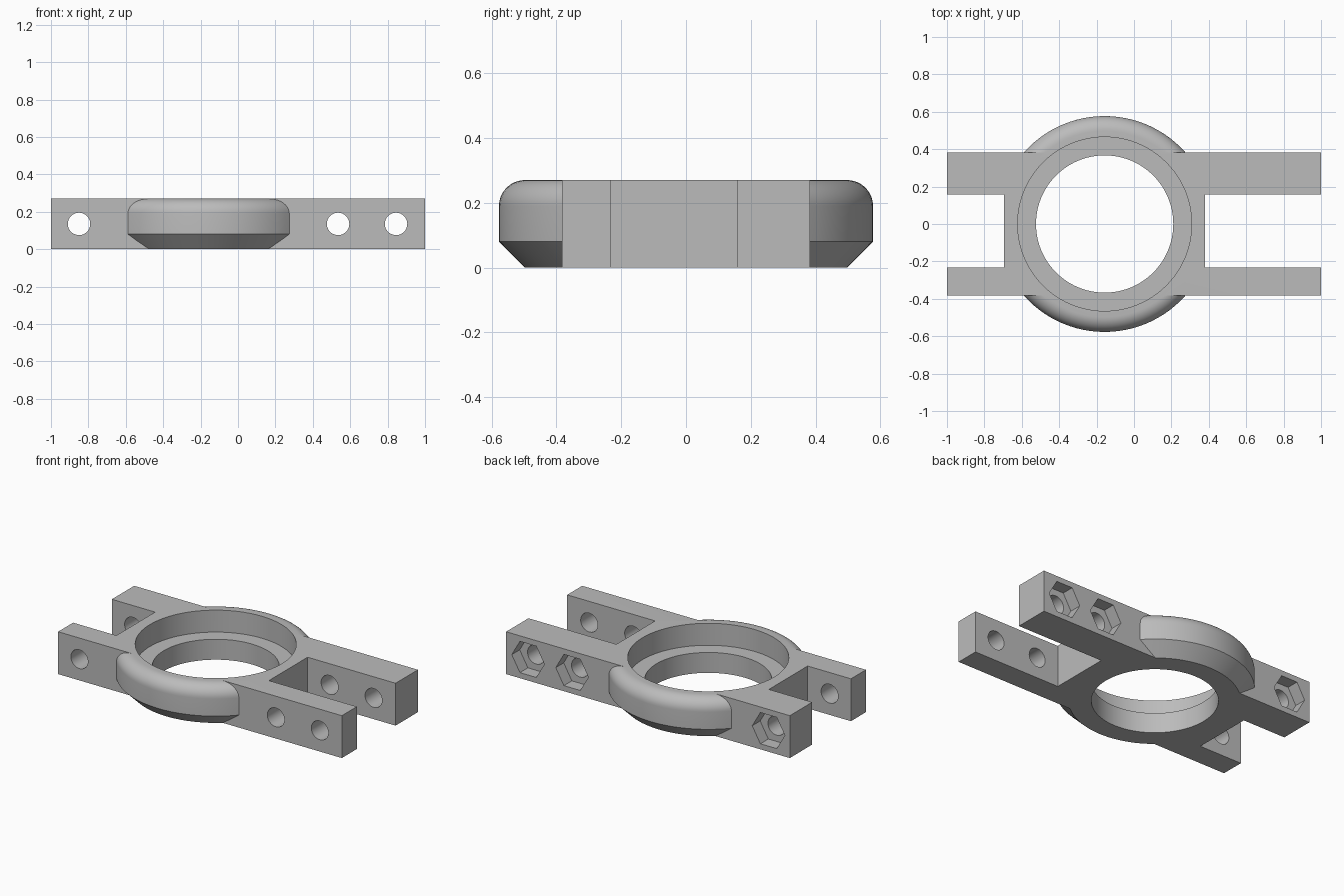
import bpy, bmesh, math
from mathutils import Matrix

if "Cube" in bpy.data.objects:
    bpy.data.objects.remove(bpy.data.objects["Cube"])

H = 0.27                 # height
CX = -0.157              # ring centre
HOLES = (-0.85, 0.535, 0.845)

grey = bpy.data.materials.new("plain grey")
grey.diffuse_color = (0.5, 0.5, 0.5, 1)
grey.use_nodes = True
grey.node_tree.nodes["Principled BSDF"].inputs["Base Color"].default_value = grey.diffuse_color


def make(name, bm):
    bmesh.ops.recalc_face_normals(bm, faces=bm.faces)
    me = bpy.data.meshes.new(name)
    bm.to_mesh(me)
    bm.free()
    me.materials.append(grey)
    ob = bpy.data.objects.new(name, me)
    bpy.context.collection.objects.link(ob)
    return ob


def box(name, x0, x1, y0, y1, z0, z1):
    bm = bmesh.new()
    bmesh.ops.create_cube(bm, size=1)
    for v in bm.verts:
        v.co = ((x0 + x1) / 2 + v.co.x * (x1 - x0),
                (y0 + y1) / 2 + v.co.y * (y1 - y0),
                (z0 + z1) / 2 + v.co.z * (z1 - z0))
    return make(name, bm)


def turned(name, profile, n=96):
    """Solid of revolution about the ring axis; profile is (radius, z) upwards."""
    bm = bmesh.new()
    rings = [[bm.verts.new((CX + r * math.cos(2 * math.pi * i / n),
                            r * math.sin(2 * math.pi * i / n), z)) for i in range(n)]
             for r, z in profile]
    for a, b in zip(rings, rings[1:]):
        for i in range(n):
            j = (i + 1) % n
            bm.faces.new((a[i], a[j], b[j], b[i]))
    bm.faces.new(rings[0][::-1])
    bm.faces.new(rings[-1])
    return make(name, bm)


def rod(name, x, y0, y1, r, n):
    """Prism along y at mid height."""
    bm = bmesh.new()
    bmesh.ops.create_cone(bm, cap_ends=True, segments=n, radius1=r, radius2=r, depth=y1 - y0)
    # put a corner on the x axis, so six-sided pockets have a flat top and bottom
    start = min(math.atan2(v.co.y, v.co.x) % (2 * math.pi / n) for v in bm.verts)
    bmesh.ops.transform(bm, verts=bm.verts, matrix=Matrix.Translation((x, (y0 + y1) / 2, H / 2))
                        @ Matrix.Rotation(math.pi / 2, 4, 'X') @ Matrix.Rotation(-start, 4, 'Z'))
    return make(name, bm)


def boolean(target, tool, op):
    bpy.context.view_layer.objects.active = target
    m = target.modifiers.new(op, 'BOOLEAN')
    m.operation, m.solver, m.object = op, 'EXACT', tool
    bpy.ops.object.modifier_apply(modifier=m.name)
    bpy.data.objects.remove(tool)


# Arm block joined with the ring (chamfered below, rounded above)
R, F = 0.577, 0.08
body = box("clamp_bracket", -1, 1, -0.383, 0.383, 0, H)
arc = [(R - F + F * math.cos(a), H - F + F * math.sin(a))
       for a in (math.pi / 2 * i / 10 for i in range(11))]
boolean(body, turned("ring", [(R - 0.08, 0), (R, 0.08)] + arc), 'UNION')

# Slots between the arms
for x0, x1 in ((-1.2, -0.695), (0.38, 1.2)):
    boolean(body, box("slot_cutter", x0, x1, -0.232, 0.158, -0.1, 0.4), 'DIFFERENCE')

# Stepped bore
boolean(body, turned("bore_cutter", [(0.367, -0.1), (0.367, 0.13), (0.465, 0.13), (0.465, 0.4)]),
        'DIFFERENCE')

# Bolt holes, with nut pockets in the back face
for x in HOLES:
    boolean(body, rod("bolt_cutter", x, -0.6, 0.6, 0.06, 40), 'DIFFERENCE')
    boolean(body, rod("nut_cutter", x, 0.303, 0.6, 0.115, 6), 'DIFFERENCE')

bpy.ops.object.select_all(action='DESELECT')
body.select_set(True)
bpy.context.view_layer.objects.active = body
bpy.ops.object.shade_smooth_by_angle(angle=math.radians(30))
